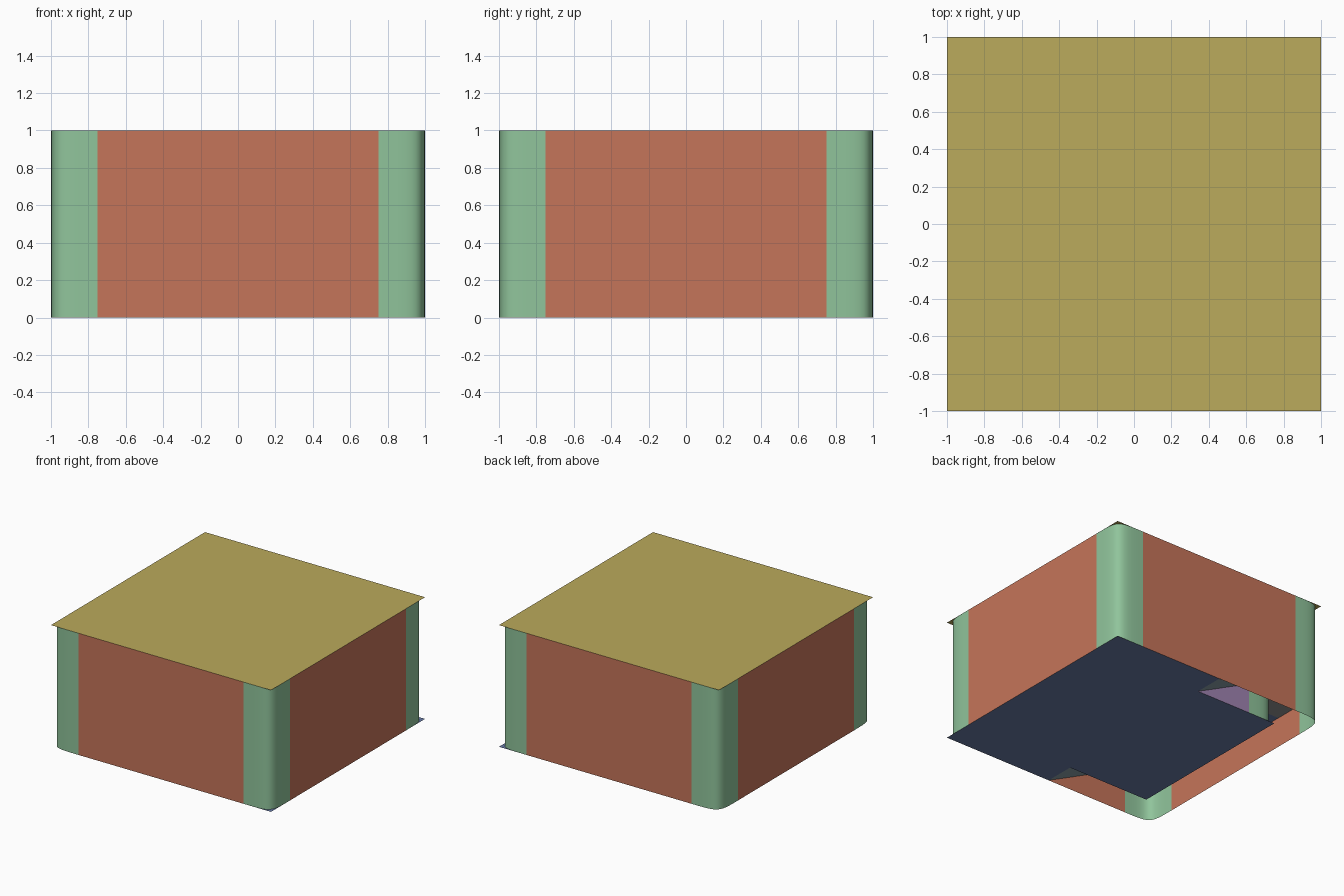
import bpy, bmesh
from mathutils import Vector

if "Cube" in bpy.data.objects:
    bpy.data.objects.remove(bpy.data.objects["Cube"])

H, Z_STEP, SEG = 1.0, 0.25, 12   # block height, recess height, corner segments


def material(name, rgb):
    m = bpy.data.materials.new(name)
    m.diffuse_color = (*[(c / 255) ** 2.2 for c in rgb], 1)
    m.use_nodes = True
    m.node_tree.nodes["Principled BSDF"].inputs["Base Color"].default_value = m.diffuse_color
    return m


RED = material("terracotta", (196, 116, 90))
GREEN = material("soft_green", (143, 195, 154))
OLIVE = material("olive", (186, 169, 92))
BLUE = material("slate_blue", (105, 122, 165))
PURPLE = material("violet", (158, 130, 175))
TEAL = material("grey_teal", (135, 155, 162))
GREY = material("mid_grey", (145, 145, 145))


def surface(name, faces, mat, facing=None, smooth=False):
    """Open sheet from point loops; facing=None means away from the z axis."""
    bm = bmesh.new()
    for pts in faces:
        bm.faces.new([bm.verts.new(p) for p in pts])
    bmesh.ops.remove_doubles(bm, verts=bm.verts, dist=1e-6)
    bm.normal_update()
    for f in bm.faces:
        c = f.calc_center_median()
        d = Vector(facing) if facing else Vector((c.x, c.y, 0))
        if f.normal.dot(d) < 0:
            f.normal_flip()
        f.smooth = smooth
    me = bpy.data.meshes.new(name)
    bm.to_mesh(me)
    bm.free()
    me.materials.append(mat)
    ob = bpy.data.objects.new(name, me)
    bpy.context.collection.objects.link(ob)
    return ob


def corner(r, sx, sy):
    """Tight corner: cubic curve with both handles on the square corner."""
    ts = [i / SEG for i in range(SEG + 1)]
    return [(sx * (r - 0.25 * (1 - t) ** 3), sy * (r - 0.25 * t ** 3)) for t in ts]


def strip(path, z0, z1):
    return [[(*a, z0), (*b, z0), (*b, z1), (*a, z1)] for a, b in zip(path, path[1:])]


def flat(pts, z):
    return [[(x, y, z) for x, y in pts]]


# Outer walls and rounded corner posts
for s, side in ((-1, "a"), (1, "b")):
    surface("wall_x_" + side, strip([(s, -0.75), (s, 0.75)], 0, H), RED)
    surface("wall_y_" + side, strip([(-0.75, s), (0.75, s)], 0, H), RED)
    for t in (-1, 1):
        surface("corner_post", strip(corner(1, s, t), 0, H), GREEN, smooth=True)

# Square top and stepped base plates
surface("top_plate", flat([(-1, -1), (1, -1), (1, 1), (-1, 1)], H), OLIVE, (0, 0, 1))
surface("base_plate_wide", flat([(0, -1), (1, -1), (1, 1), (0, 1)], 0), BLUE, (0, 0, -1))
surface("base_plate_narrow",
        flat([(-0.75, -0.75), (0, -0.75), (0, 0.75), (-0.75, 0.75)], 0), BLUE, (0, 0, -1))

# Recess running round the left end underneath
for s in (-1, 1):
    surface("recess_ramp", [[(0, s * 0.75, 0), (0, s, 0),
                             (-0.5, s, Z_STEP), (-0.5, s * 0.75, Z_STEP)]], TEAL, (0, 0, -1))
    surface("recess_side", [[(0, s * 0.75, 0), (-0.5, s * 0.75, 0),
                             (-0.5, s * 0.75, Z_STEP)]], PURPLE, (0, s, 0))
    outer, inner = corner(1, -1, s), corner(0.75, -1, s)
    outer = [(-1, s * 0.5)] + outer[::-1] + [(-0.5, s)]
    surface("recess_post", strip(inner, 0, Z_STEP), GREEN, smooth=True)
    surface("recess_corner_ceiling", flat(outer + inner, Z_STEP), GREY, (0, 0, -1))
surface("recess_end", strip([(-0.75, -0.5), (-0.75, 0.5)], 0, Z_STEP), PURPLE)
surface("recess_end_ceiling",
        flat([(-1, -0.5), (-0.75, -0.5), (-0.75, 0.5), (-1, 0.5)], Z_STEP), BLUE, (0, 0, -1))
